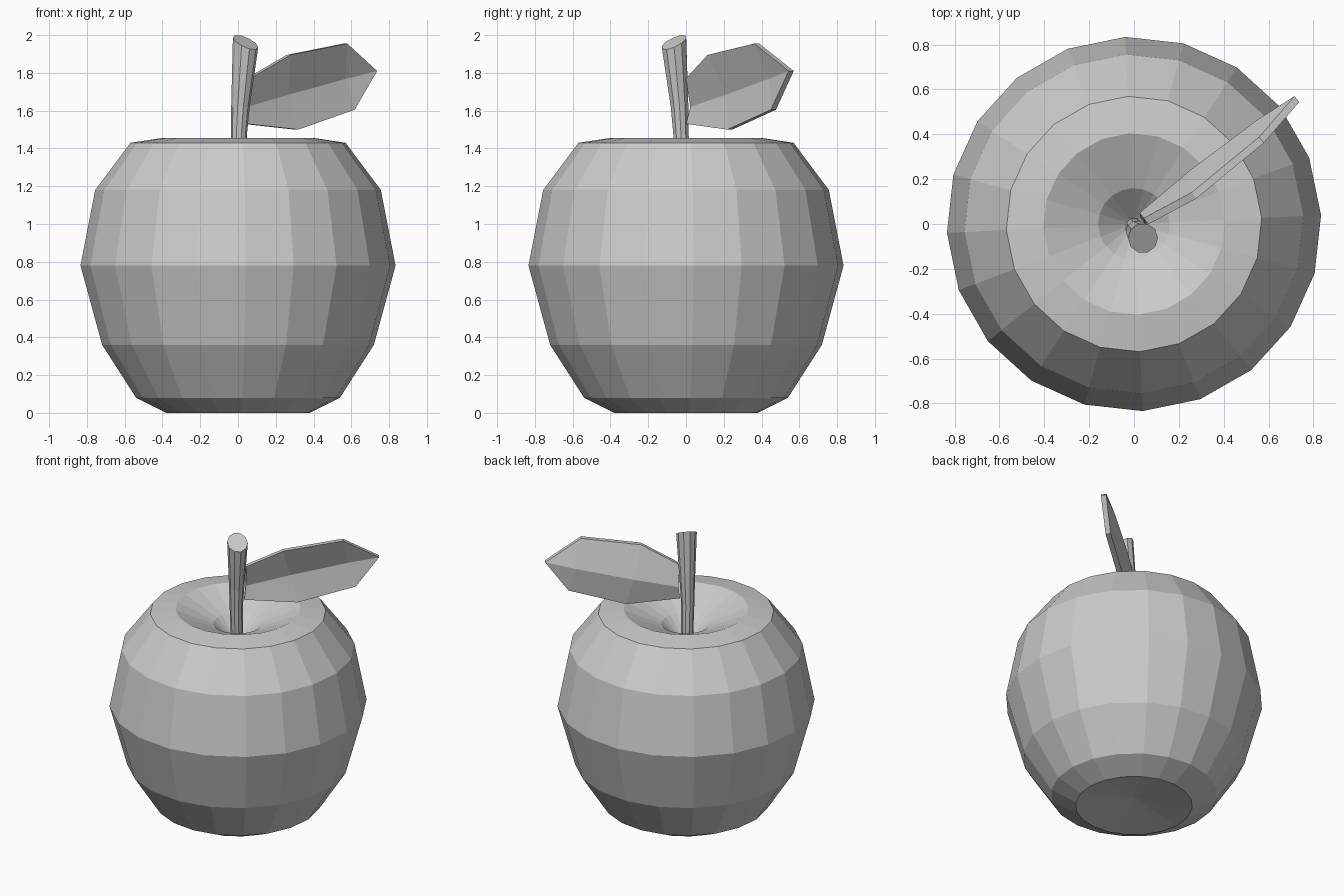
import bpy
import bmesh
from math import cos, sin, pi, radians
from mathutils import Vector

if "Cube" in bpy.data.objects:
    bpy.data.objects.remove(bpy.data.objects["Cube"], do_unlink=True)

# One plain grey for every part
GREY = (0.6, 0.6, 0.6, 1.0)
grey = bpy.data.materials.new("plain_grey")
grey.use_nodes = True
grey.diffuse_color = GREY
grey.node_tree.nodes["Principled BSDF"].inputs["Base Color"].default_value = GREY


def finish(name, bm):
    bmesh.ops.recalc_face_normals(bm, faces=bm.faces)
    mesh = bpy.data.meshes.new(name)
    bm.to_mesh(mesh)
    bm.free()
    mesh.materials.append(grey)
    obj = bpy.data.objects.new(name, mesh)
    bpy.context.collection.objects.link(obj)
    return obj


def ring(bm, centre, radius, sides, turn=0.0, slope=(0, 0)):
    """Circle of vertices, optionally sheared in z."""
    verts = []
    for i in range(sides):
        a = turn + 2 * pi * i / sides
        x, y = radius * cos(a), radius * sin(a)
        z = slope[0] * x + slope[1] * y
        verts.append(bm.verts.new(Vector(centre) + Vector((x, y, z))))
    return verts


def bridge(bm, rings):
    for low, high in zip(rings, rings[1:]):
        n = len(low)
        for i in range(n):
            j = (i + 1) % n
            bm.faces.new((low[i], low[j], high[j], high[i]))


def fan(bm, loop, tip):
    centre = bm.verts.new(tip)
    for i, v in enumerate(loop):
        bm.faces.new((v, loop[(i + 1) % len(loop)], centre))


# Fruit: faceted turned body with a hollow at the top and the bottom
profile = [(0.38, 0), (0.54, 0.08), (0.72, 0.36), (0.835, 0.78),
           (0.757, 1.18), (0.57, 1.43), (0.405, 1.455), (0.16, 1.35)]
bm = bmesh.new()
rings = [ring(bm, (0, 0, z), r, 20, radians(2.7)) for r, z in profile]
bridge(bm, rings)
fan(bm, rings[0], (0, 0, 0.06))
fan(bm, rings[-1], (0, 0, 1.2))
finish("fruit_body", bm)

# Stem: tapered, leaning, with a slanted cut end
path = [(0, -0.01, 1.18, 0.038), (0.005, -0.027, 1.48, 0.043),
        (0.013, -0.034, 1.62, 0.049), (0.04, -0.063, 1.962, 0.067)]
bm = bmesh.new()
rings = []
for x, y, z, r in path:
    cut = (-0.4, 0.42) if z > 1.9 else (0, 0)
    rings.append(ring(bm, (x, y, z), r, 10, 0, cut))
bridge(bm, rings)
bm.faces.new(rings[0])
bm.faces.new(rings[-1])
finish("stem", bm)

# Leaf: two lobes folded along a crease; points are (along, forward, height)
along, forward = Vector((0.79, 0.61, 0)), Vector((0.61, -0.79, 0))
upper = [(0.05, 0.04, 1.77), (0.29, 0.08, 1.895), (0.68, 0.068, 1.955)]
crease = [(0.05, 0.01, 1.62), (0.34, -0.003, 1.684), (0.72, 0.002, 1.768)]
lower = [(0.04, 0.03, 1.53), (0.387, 0.022, 1.5), (0.765, 0.022, 1.605)]
bm = bmesh.new()


def leaf_verts(points):
    return [bm.verts.new(along * a + forward * f + Vector((0, 0, h)))
            for a, f, h in points]


up, mid, low = leaf_verts(upper), leaf_verts(crease), leaf_verts(lower)
tip = leaf_verts([(0.917, 0.02, 1.81)])[0]
for edge in (up, low):
    for i in range(2):
        bm.faces.new((mid[i], mid[i + 1], edge[i + 1], edge[i]))
    bm.faces.new((mid[2], tip, edge[2]))
bmesh.ops.recalc_face_normals(bm, faces=bm.faces)

# Thicken the leaf backwards, keeping the front skin
front = bm.faces[:]
copy = bmesh.ops.extrude_face_region(bm, geom=front, use_keep_orig=True)
back = [g for g in copy["geom"] if isinstance(g, bmesh.types.BMVert)]
bmesh.ops.translate(bm, verts=back, vec=forward * -0.034)
finish("leaf", bm)
